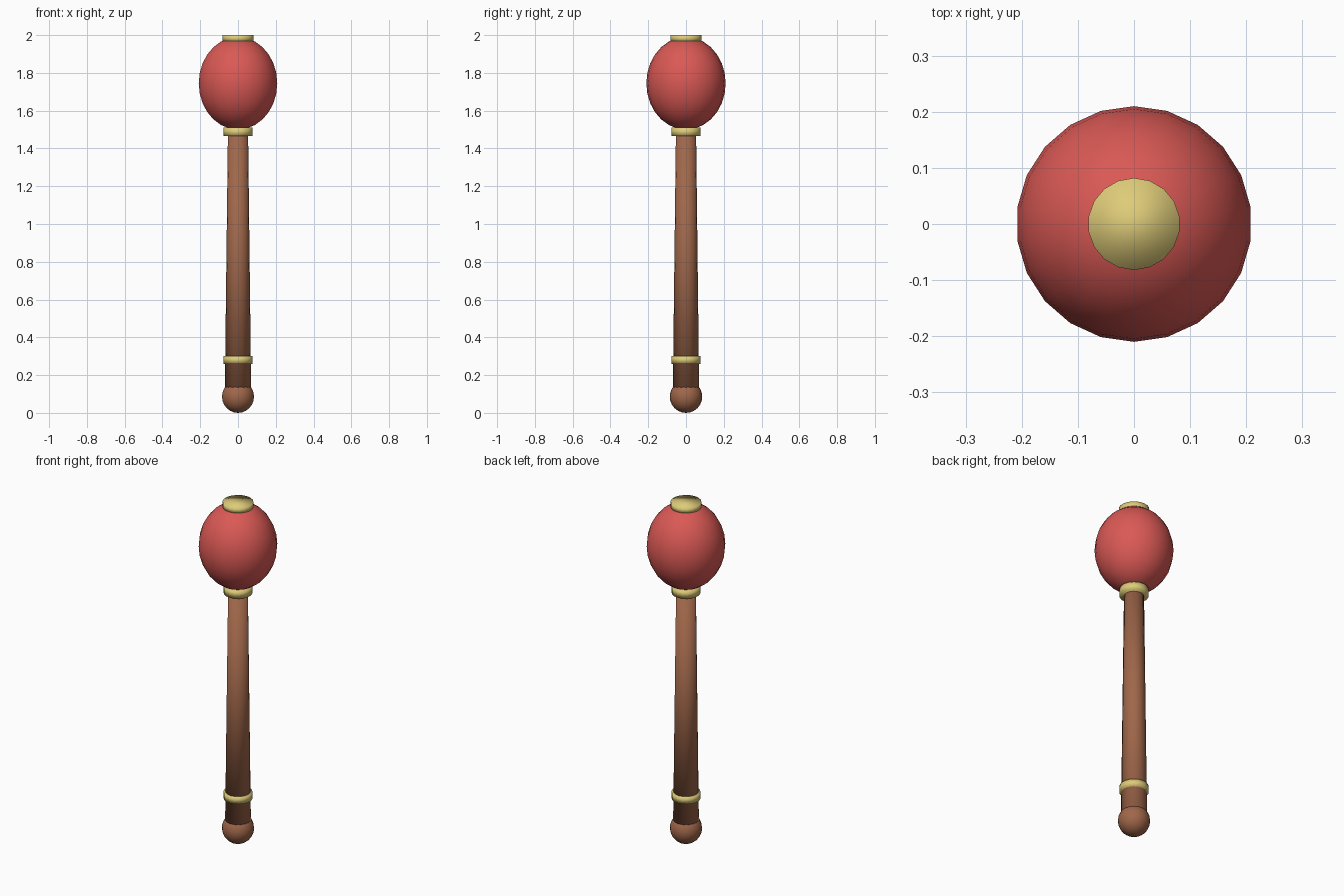
import bpy

if "Cube" in bpy.data.objects:
    bpy.data.objects.remove(bpy.data.objects["Cube"])


def make_mat(name, rgb):
    m = bpy.data.materials.new(name)
    m.diffuse_color = (*rgb, 1.0)
    m.use_nodes = True
    m.node_tree.nodes["Principled BSDF"].inputs["Base Color"].default_value = m.diffuse_color
    return m


red = make_mat("red", (0.70, 0.10, 0.09))
gold = make_mat("gold", (0.73, 0.60, 0.19))
brown = make_mat("brown", (0.35, 0.135, 0.068))


def finish(name, mat):
    ob = bpy.context.object
    ob.name = name
    ob.data.materials.append(mat)
    bpy.ops.object.shade_smooth()
    return ob


def tapered(name, r_low, r_high, z_low, z_high, sides, mat):
    bpy.ops.mesh.primitive_cone_add(vertices=sides, radius1=r_low, radius2=r_high,
                                    depth=z_high - z_low,
                                    location=(0, 0, (z_low + z_high) / 2))
    return finish(name, mat)


def ellipsoid(name, r, half_height, z, segments, rings, mat):
    bpy.ops.mesh.primitive_uv_sphere_add(segments=segments, ring_count=rings,
                                         radius=1, location=(0, 0, z))
    bpy.context.object.scale = (r, r, half_height)
    bpy.ops.object.transform_apply(location=False, rotation=False, scale=True)
    return finish(name, mat)


# Handle with a round knob at its foot
ellipsoid("knob", 0.086, 0.086, 0.086, 18, 12, brown)
tapered("shaft", 0.07, 0.053, 0.09, 1.52, 16, brown)

# Metal bands
tapered("lower_band", 0.077, 0.077, 0.26, 0.30, 18, gold)
tapered("upper_band", 0.077, 0.077, 1.465, 1.51, 18, gold)

# Egg-shaped head with a disc on top
ellipsoid("head", 0.21, 0.245, 1.745, 22, 14, red)
tapered("top_cap", 0.082, 0.082, 1.965, 2.0, 18, gold)
